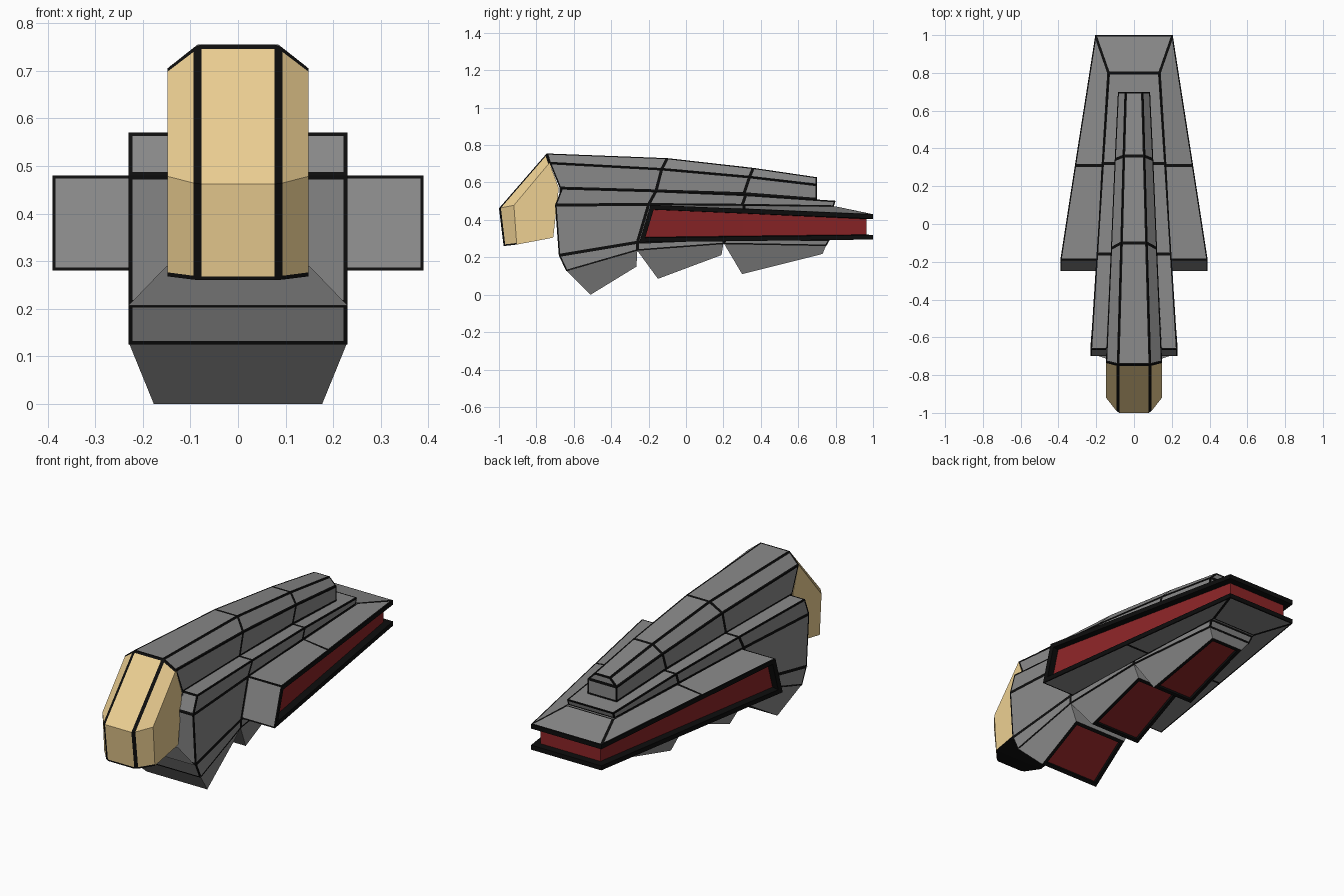
import bpy, bmesh
from mathutils import Vector

if "Cube" in bpy.data.objects:
    bpy.data.objects.remove(bpy.data.objects["Cube"])


def material(name, rgb):
    m = bpy.data.materials.new(name)
    m.diffuse_color = (*rgb, 1)
    m.use_nodes = True
    m.node_tree.nodes["Principled BSDF"].inputs["Base Color"].default_value = m.diffuse_color
    return m


MATS = [material("hull_grey", (0.25, 0.25, 0.25)), material("trim_black", (0.004, 0.004, 0.004)),
        material("panel_red", (0.26, 0.018, 0.02)), material("face_gold", (0.85, 0.63, 0.29))]
GREY, BLACK, RED, GOLD = range(4)


def loft(sections):
    """Skin mirrored half sections; returns bmesh, face rows and end caps."""
    bm = bmesh.new()
    rings = []
    for half in sections:
        right = [bm.verts.new(p) for p in half]
        left = [bm.verts.new((-x, y, z)) for x, y, z in half]
        rings.append(right + left[::-1])
    n = len(rings[0])
    rows = [[bm.faces.new((a[j], a[(j + 1) % n], b[(j + 1) % n], b[j])) for j in range(n)]
            for a, b in zip(rings, rings[1:])]
    caps = []
    for r in (rings[0], rings[-1]):
        cap = []
        for j in range(n // 2 - 1):
            f = bm.faces.new((r[j], r[j + 1], r[n - 2 - j], r[n - 1 - j]))
            if f.calc_area() < 1e-5:
                bm.faces.remove(f)
                f = None
            cap.append(f)
        caps.append(cap)
    bmesh.ops.recalc_face_normals(bm, faces=bm.faces[:])
    return bm, rows, caps


def outline(bm, faces, width=0.008):
    """Black border around every panel."""
    res = bmesh.ops.inset_individual(bm, faces=faces, thickness=width, use_even_offset=True)
    for f in res["faces"]:
        f.material_index = BLACK


def recess(bm, faces, rim, depth):
    """Sunken red panel in a black frame."""
    for thick, d in ((rim, 0), (0.002, -depth)):
        res = bmesh.ops.inset_region(bm, faces=faces, thickness=thick, depth=d,
                                     use_even_offset=True, use_boundary=True)
        for f in res["faces"]:
            f.material_index = BLACK
    for f in faces:
        f.material_index = RED


def finish(bm, name):
    me = bpy.data.meshes.new(name)
    bm.to_mesh(me)
    bm.free()
    for m in MATS:
        me.materials.append(m)
    ob = bpy.data.objects.new(name, me)
    bpy.context.collection.objects.link(ob)
    return ob


# Top ridge
bm, rows, caps = loft([
    [(.085, -.745, .755), (.148, -.73, .705), (.148, -.675, .57), (.148, -.675, .45)],
    [(.067, -.10, .73), (.122, -.13, .672), (.122, -.16, .555), (.122, -.16, .45)],
    [(.055, .36, .678), (.102, .34, .63), (.102, .31, .54), (.102, .31, .45)],
    [(.045, .70, .628), (.085, .70, .588), (.085, .70, .51), (.085, .70, .45)]])
outline(bm, [f for r in rows for f in r] + caps[1])
finish(bm, "top_ridge")

# Main body
bm, rows, caps = loft([
    [(.23, -.665, .57), (.23, -.70, .48), (.23, -.68, .21), (.23, -.64, .125)],
    [(.198, -.16, .555), (.198, -.20, .482), (.20, -.26, .28), (.20, -.26, .235)],
    [(.167, .32, .535), (.167, .30, .478), (.172, .21, .30), (.172, .20, .27)],
    [(.135, .80, .502), (.135, .79, .47), (.135, .77, .295), (.13, .75, .26)]])
outline(bm, [f for r in rows for f in r] + caps[0] + caps[1])
finish(bm, "main_body")

# Chin plate under the face
bm = bmesh.new()
chin = bm.faces.new([bm.verts.new(p) for p in (
    (-.23, -.685, .207), (.23, -.685, .207), (.15, -.712, .29), (-.15, -.712, .29))])
outline(bm, [chin])
finish(bm, "chin_plate")

# Gold face with two black stripes and black ends
profile = [((-.745, .755), (-.73, .705), (-.728, .70)),
           ((-1.0, .462), (-.92, .478), (-.68, .57)),
           ((-.975, .26), (-.905, .268), (-.71, .305))]


def face_section(c, s, b):
    e = Vector(c).lerp(Vector(s), 0.13)
    return [(.077, *c), (.093, *e), (.148, *s), (.148, *b)]


secs = [face_section(*p) for p in profile]


def blend(a, b, t):
    return [tuple(Vector(p).lerp(Vector(q), t)) for p, q in zip(a, b)]


secs.insert(1, blend(secs[0], secs[1], 0.03))
secs.insert(3, blend(secs[3], secs[2], 0.04))
bm, rows, caps = loft(secs)
for i, row in enumerate(rows):
    for j, f in enumerate(row):
        f.material_index = BLACK if j in (0, 6) or i in (0, 3) and j in (1, 5, 7) else GOLD
for f in caps[0] + caps[1]:
    if f:
        f.material_index = BLACK
finish(bm, "gold_face")

# Wing deck with a red groove round the sides and back
bm, rows, caps = loft([
    [(.19, -.19, .48), (.39, -.19, .48), (.39, -.25, .28), (.19, -.25, .28)],
    [(.165, .31, .477), (.313, .31, .459), (.307, .31, .287), (.165, .31, .287)],
    [(.135, .80, .472), (.205, 1.0, .43), (.205, 1.0, .295), (.13, .78, .295)]])
groove = [r[j] for r in rows for j in (1, 5)] + [caps[1][1]]
rest = [r[j] for r in rows for j in (0, 6, 2, 4)] + [caps[0][1], caps[1][0], caps[1][2]]
outline(bm, rest, 0.007)
recess(bm, groove, 0.024, 0.035)
finish(bm, "wing_deck")

# Three belly fins with red undersides: (y, z) corners and half widths
fins = [((-.64, .13), (-.51, 0), (-.265, .15), (-.26, .24), (.23, .177, .158, .20)),
        ((-.26, .235), (-.15, .085), (.19, .212), (.20, .275), (.197, .150, .130, .17)),
        ((.205, .27), (.30, .11), (.73, .218), (.75, .265), (.168, .122, .095, .13))]
for k, (a, b, c, d, w) in enumerate(fins):
    bm, rows, caps = loft([[(w[0], *a), (w[1], *b)], [(w[3], *d), (w[2], *c)]])
    recess(bm, [rows[0][1]], 0.018, 0.012)
    finish(bm, f"belly_fin_{k + 1}")
